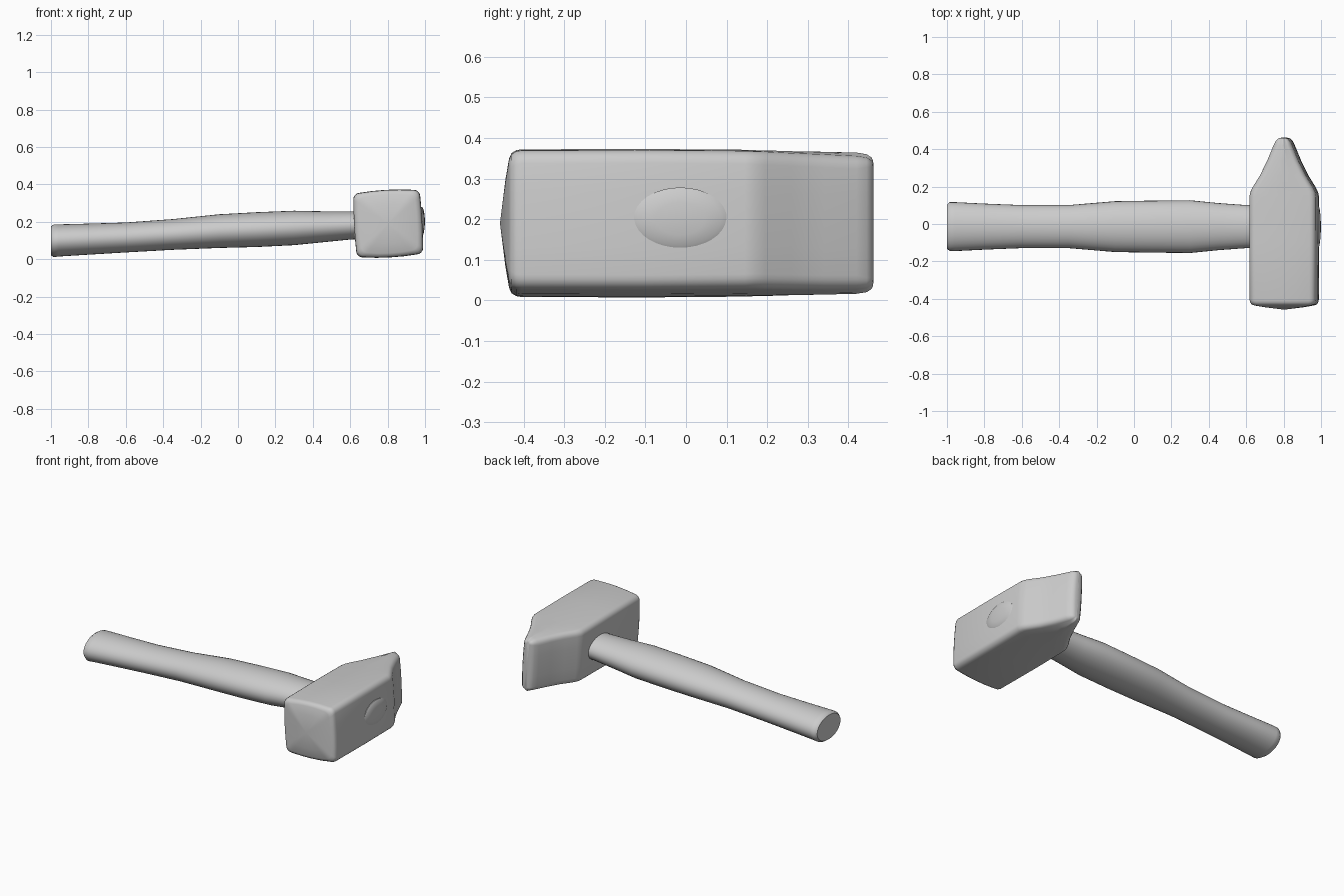
import bpy, bmesh, math
from mathutils import Matrix

cube = bpy.data.objects.get("Cube")
if cube:
    bpy.data.objects.remove(cube, do_unlink=True)

grey = bpy.data.materials.new("plain grey")
grey.use_nodes = True
colour = (0.6, 0.6, 0.6, 1)
grey.diffuse_color = colour
grey.node_tree.nodes["Principled BSDF"].inputs["Base Color"].default_value = colour


def loft(name, rings, start, end):
    """Skin a list of point rings and close both ends with a fan."""
    bm = bmesh.new()
    rows = [[bm.verts.new(p) for p in ring] for ring in rings]
    n = len(rows[0])
    for a, b in zip(rows, rows[1:]):
        for i in range(n):
            j = (i + 1) % n
            bm.faces.new((a[i], a[j], b[j], b[i]))
    for row, tip in ((rows[0], start), (rows[-1], end)):
        centre = bm.verts.new(tip)
        for i in range(n):
            bm.faces.new((row[i], row[(i + 1) % n], centre))
    bmesh.ops.recalc_face_normals(bm, faces=bm.faces)
    mesh = bpy.data.meshes.new(name)
    bm.to_mesh(mesh)
    bm.free()
    mesh.materials.append(grey)
    obj = bpy.data.objects.new(name, mesh)
    bpy.context.collection.objects.link(obj)
    bpy.ops.object.select_all(action='DESELECT')
    obj.select_set(True)
    bpy.context.view_layer.objects.active = obj
    bpy.ops.object.shade_smooth_by_angle(angle=math.radians(45))
    return obj


def oval(x, z, ry, rz, sides=32):
    angles = [2 * math.pi * i / sides for i in range(sides)]
    return [(x, -0.014 + ry * math.cos(a), z + rz * math.sin(a)) for a in angles]


def rounded_box(y, hx, hz, dome):
    """Cross-section of the head: rounded corners and slightly bulging sides."""
    r = min(0.035, hx * 0.7)
    pts = []
    for k, (sx, sz) in enumerate(((1, 1), (-1, 1), (-1, -1), (1, -1))):
        for s in range(6):
            a = math.pi / 2 * (k + s / 5)
            pts.append((sx * (hx - r) + r * math.cos(a),
                        sz * (hz - r) + r * math.sin(a)))
        # Points along the following straight side
        nx, nz = ((-1, 1), (-1, -1), (1, -1), (1, 1))[k]
        for t in (0.25, 0.5, 0.75):
            bulge = 0.008 * (1 - (2 * t - 1) ** 2)
            if k % 2 == 0:
                pts.append(((sx + (nx - sx) * t) * (hx - r), sz * (hz + bulge)))
            else:
                pts.append((sx * (hx + bulge * 0.5), (sz + (nz - sz) * t) * (hz - r)))
    return [(x, y - dome * (1 - max(abs(x) / hx, abs(z) / hz)), z) for x, z in pts]


# Handle: position, centre height, half width, half height
handle_profile = [
    (-1.0, 0.098, 0.118, 0.077), (-0.985, 0.098, 0.131, 0.087),
    (-0.96, 0.100, 0.131, 0.086), (-0.8, 0.107, 0.123, 0.083),
    (-0.6, 0.116, 0.115, 0.080), (-0.35, 0.132, 0.115, 0.082),
    (-0.1, 0.150, 0.136, 0.090), (0.1, 0.158, 0.139, 0.093),
    (0.3, 0.167, 0.141, 0.092), (0.45, 0.173, 0.126, 0.083),
    (0.6, 0.180, 0.115, 0.075), (0.8, 0.191, 0.115, 0.075),
    (0.985, 0.201, 0.115, 0.077), (0.992, 0.201, 0.10, 0.066),
    (0.997, 0.201, 0.06, 0.04),
]
loft("handle", [oval(*p) for p in handle_profile],
     (-1.0, -0.014, 0.098), (1.0, -0.014, 0.201))

# Head: position along its length, half width, half height, face doming
head_profile = [
    (-0.445, 0.10, 0.10, 0.008), (-0.436, 0.15, 0.15, 0.008),
    (-0.43, 0.168, 0.163, 0.008), (-0.418, 0.175, 0.170, 0),
    (-0.405, 0.178, 0.172, 0), (-0.1, 0.179, 0.173, 0),
    (0.145, 0.179, 0.171, 0), (0.17, 0.174, 0.170, 0),
    (0.195, 0.162, 0.170, 0), (0.26, 0.122, 0.169, 0), (0.34, 0.083, 0.168, 0),
    (0.42, 0.050, 0.166, 0), (0.445, 0.037, 0.162, 0),
    (0.457, 0.025, 0.154, 0), (0.461, 0.012, 0.145, 0),
]
head = loft("hammer_head", [rounded_box(*p) for p in head_profile],
            (0, -0.458, 0), (0, 0.462, 0))
head.data.transform(Matrix.Translation((0.803, 0, 0.19))
                    @ Matrix.Rotation(math.radians(-3.2), 4, 'Y'))
